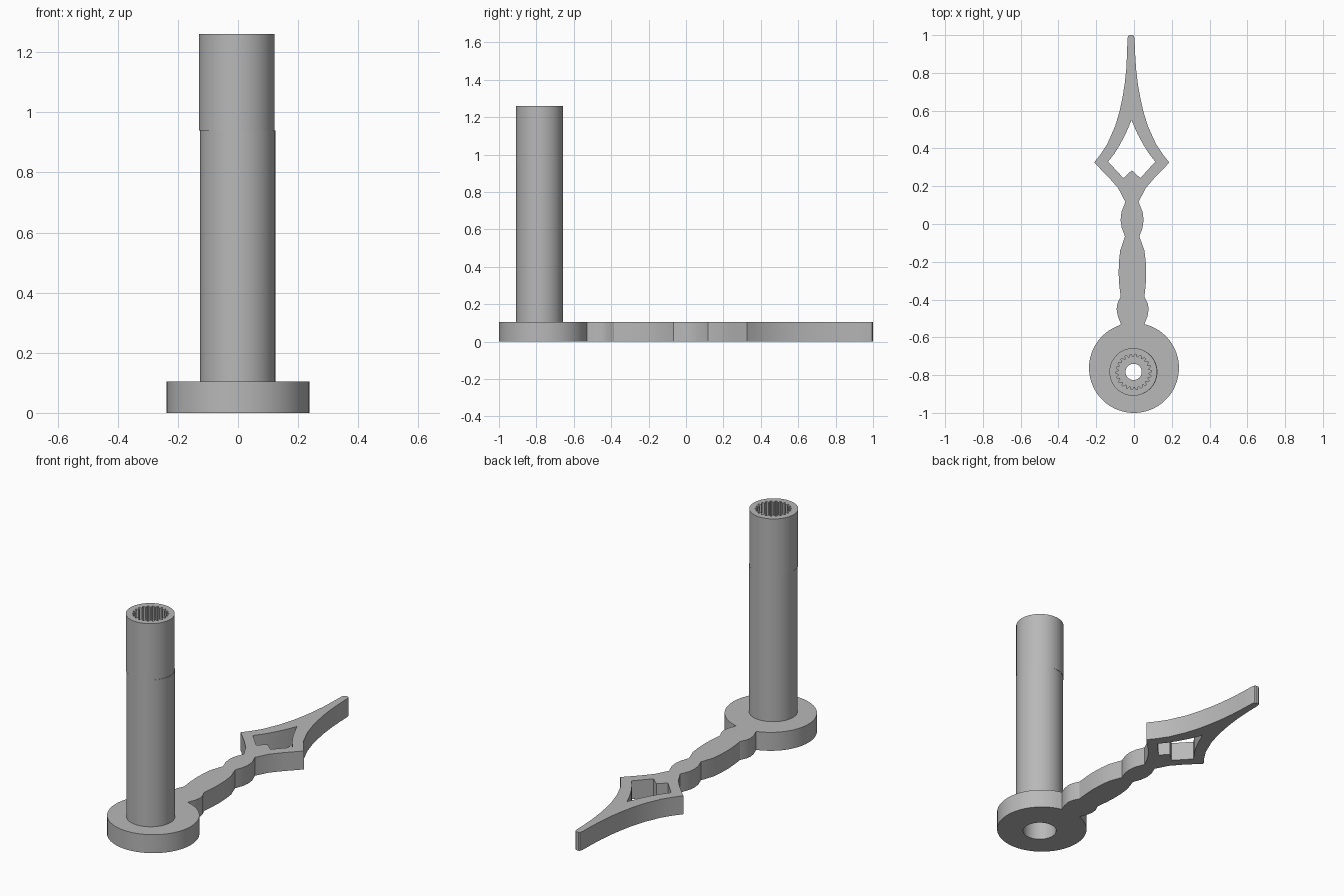
import bpy, bmesh, math
from math import sin, cos, pi, radians

cube = bpy.data.objects.get("Cube")
if cube:
    bpy.data.objects.remove(cube, do_unlink=True)

PLATE_TOP = 0.105
HUB_Y, HUB_R = -0.762, 0.238
TUBE_X, TUBE_Y = -0.002, -0.783
BORE_R = 0.088
TEETH = 22
SEGMENTS = TEETH * 4

grey = bpy.data.materials.new("plain grey")
grey.use_nodes = True
grey.diffuse_color = (0.48, 0.48, 0.48, 1)
grey.node_tree.nodes["Principled BSDF"].inputs["Base Color"].default_value = (0.48, 0.48, 0.48, 1)


def add_object(name, mesh):
    obj = bpy.data.objects.new(name, mesh)
    bpy.context.collection.objects.link(obj)
    mesh.materials.clear()
    mesh.materials.append(grey)
    bpy.ops.object.select_all(action="DESELECT")
    bpy.context.view_layer.objects.active = obj
    obj.select_set(True)
    bpy.ops.object.shade_smooth_by_angle(angle=radians(25))
    return obj


def mirrored(side):
    """Close a right-hand profile of (half width, y) about the slightly tilted hand axis."""
    def axis(y):
        return -0.01 - 0.006 * y
    right = [(axis(y) + w, y) for w, y in side]
    left = [(axis(y) - w, y) for w, y in reversed(side) if w > 0]
    return right + left


def circle(r, x, y, n=SEGMENTS):
    return [(x + r * cos(2 * pi * i / n), y + r * sin(2 * pi * i / n)) for i in range(n)]


def plate(name, loops, height):
    """Flat plate with holes, from closed outlines."""
    curve = bpy.data.curves.new(name, "CURVE")
    curve.dimensions = "2D"
    curve.fill_mode = "BOTH"
    curve.extrude = height / 2
    for loop in loops:
        spline = curve.splines.new("POLY")
        spline.points.add(len(loop) - 1)
        for point, (x, y) in zip(spline.points, loop):
            point.co = (x, y, 0, 1)
        spline.use_cyclic_u = True
    temp = bpy.data.objects.new(name + " outline", curve)
    bpy.context.collection.objects.link(temp)
    bpy.context.view_layer.update()
    graph = bpy.context.evaluated_depsgraph_get()
    mesh = bpy.data.meshes.new_from_object(temp.evaluated_get(graph))
    bpy.data.objects.remove(temp, do_unlink=True)
    bm = bmesh.new()
    bm.from_mesh(mesh)
    bmesh.ops.remove_doubles(bm, verts=bm.verts, dist=0.0005)
    bmesh.ops.translate(bm, verts=bm.verts, vec=(0, 0, height / 2))
    bmesh.ops.recalc_face_normals(bm, faces=bm.faces)
    bm.to_mesh(mesh)
    bm.free()
    return add_object(name, mesh)


# Pointer hand: waisted arm, open diamond, tapering tip, from hub to tip
arm = [(0.062, -0.53), (0.078, -0.49), (0.085, -0.45), (0.08, -0.42), (0.063, -0.385),
       (0.07, -0.32), (0.073, -0.265), (0.071, -0.2), (0.064, -0.14), (0.038, -0.066),
       (0.055, -0.02), (0.061, 0.02), (0.056, 0.064), (0.035, 0.117), (0.073, 0.19),
       (0.125, 0.25), (0.199, 0.325), (0.164, 0.37), (0.128, 0.425), (0.086, 0.52),
       (0.062, 0.6), (0.047, 0.67), (0.035, 0.74), (0.026, 0.82), (0.021, 0.91),
       (0.019, 0.98), (0.015, 0.995), (0.008, 1.0)]
outline = mirrored(arm)

# Round hub continues the outline from the left of the arm to the right
start, end = radians(106), radians(434)
outline += [(HUB_R * cos(a), HUB_Y + HUB_R * sin(a))
            for a in (start + (end - start) * i / 72 for i in range(1, 72))]
diamond = mirrored([(0, 0.284), (0.045, 0.243), (0.125, 0.33), (0.092, 0.372),
                    (0.062, 0.42), (0.03, 0.48), (0, 0.55)])
plate("hand_and_hub", [outline, diamond, circle(BORE_R, TUBE_X, TUBE_Y)], PLATE_TOP)


# Shaft tube: bore, inner web with a small hole, toothed socket, outer wall
def ring(bm, radius, z, dx=0.0, tooth=0.0):
    verts = []
    for i in range(SEGMENTS):
        a = 2 * pi * i / SEGMENTS
        r = radius + (tooth if i % 4 < 2 else 0)
        verts.append(bm.verts.new((TUBE_X + dx + r * cos(a), TUBE_Y + r * sin(a), z)))
    return verts


STEP_Z, FLOOR_Z, TOP_Z = 0.94, 1.06, 1.26
bm = bmesh.new()
rings = [ring(bm, BORE_R, PLATE_TOP), ring(bm, BORE_R, STEP_Z),
         ring(bm, 0.043, STEP_Z), ring(bm, 0.043, FLOOR_Z),
         ring(bm, 0.08, FLOOR_Z, 0, 0.014), ring(bm, 0.08, TOP_Z, 0, 0.014),
         ring(bm, 0.126, TOP_Z, -0.002), ring(bm, 0.126, STEP_Z, -0.002),
         ring(bm, 0.125, STEP_Z, 0.001), ring(bm, 0.125, PLATE_TOP, 0.001)]
for lower, upper in zip(rings, rings[1:]):
    for i in range(SEGMENTS):
        j = (i + 1) % SEGMENTS
        bm.faces.new((lower[i], upper[i], upper[j], lower[j]))
bmesh.ops.recalc_face_normals(bm, faces=bm.faces)
# Face outward: the rim of the socket must point up
if max(bm.faces, key=lambda f: f.calc_center_median().z).normal.z < 0:
    bmesh.ops.reverse_faces(bm, faces=bm.faces)
tube = bpy.data.meshes.new("shaft_tube")
bm.to_mesh(tube)
bm.free()
add_object("shaft_tube", tube)
